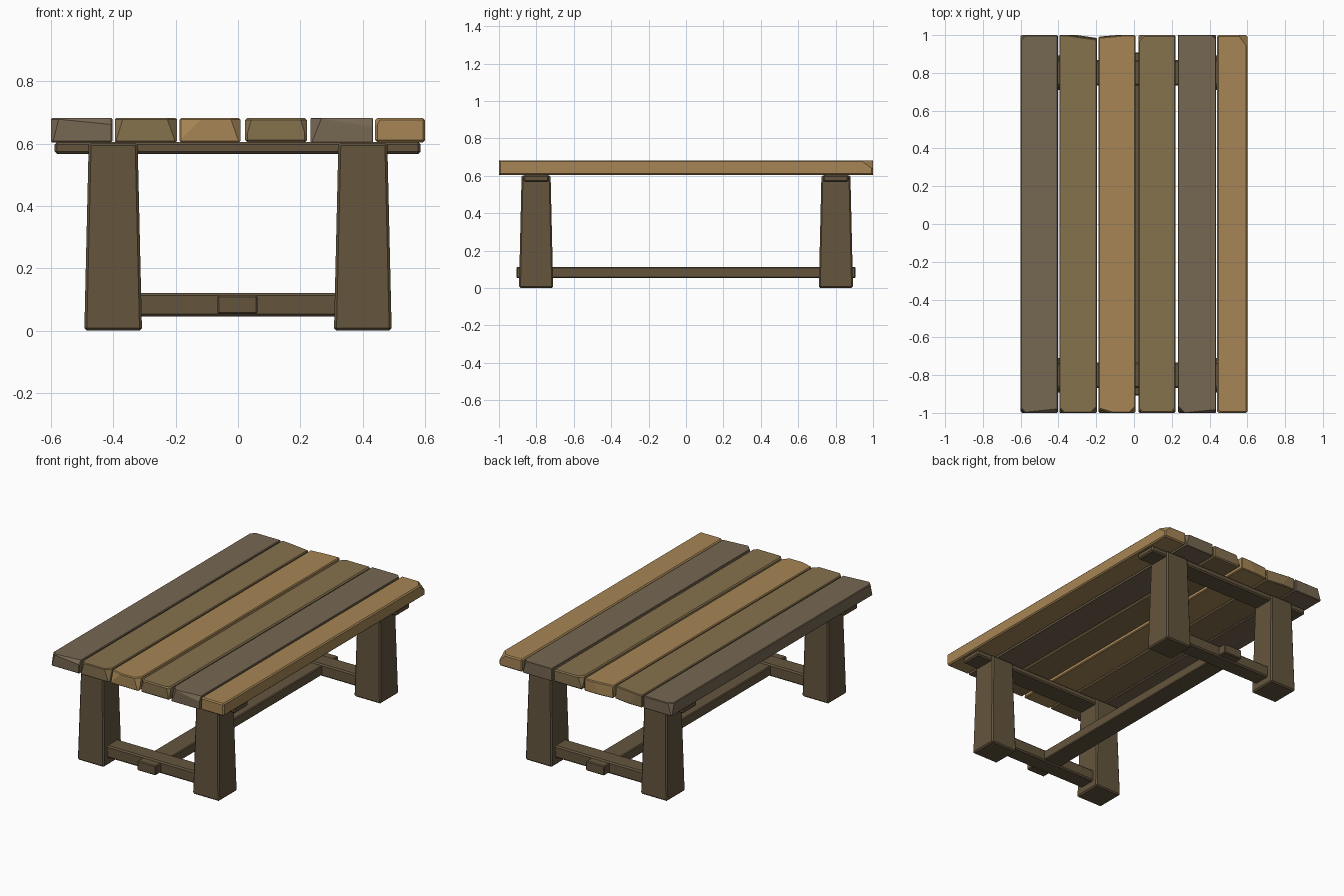
import bpy, bmesh
from mathutils import Vector

if "Cube" in bpy.data.objects:
    bpy.data.objects.remove(bpy.data.objects["Cube"])


def material(name, rgb):
    m = bpy.data.materials.new(name)
    m.diffuse_color = (*rgb, 1)
    m.use_nodes = True
    m.node_tree.nodes["Principled BSDF"].inputs["Base Color"].default_value = m.diffuse_color
    return m


GREY = material("grey_wood", (0.18, 0.135, 0.085))
OLIVE = material("olive_wood", (0.24, 0.168, 0.076))
TAN = material("tan_wood", (0.38, 0.235, 0.09))
DARK = material("dark_wood", (0.127, 0.091, 0.048))


def timber(name, x, y, z, mat, bevel=0.008, top_inset=(0, 0), cuts=()):
    """Chamfered beam between (min, max) ranges; cuts are (normal, depth) hewn corners."""
    bm = bmesh.new()
    bmesh.ops.create_cube(bm, size=1)
    lo, hi = Vector((x[0], y[0], z[0])), Vector((x[1], y[1], z[1]))
    mid, size = (lo + hi) / 2, hi - lo
    for v in bm.verts:
        up = v.co.z > 0
        for i in range(3):
            inset = 2 * top_inset[i] if up and i < 2 else 0
            v.co[i] = mid[i] + v.co[i] * (size[i] - inset)
    # Flat facets hewn off the plank ends
    for normal, depth in cuts:
        n = Vector(normal).normalized()
        far = max((v.co for v in bm.verts), key=lambda c: c.dot(n)).copy()
        bmesh.ops.bisect_plane(bm, geom=bm.verts[:] + bm.edges[:] + bm.faces[:],
                               plane_co=far - n * depth, plane_no=n, clear_outer=True)
        bmesh.ops.holes_fill(bm, edges=[e for e in bm.edges if e.is_boundary])
    edges = [e for e in bm.edges if len(e.link_faces) == 2 and e.calc_face_angle(0) > 1.2]
    bmesh.ops.bevel(bm, geom=edges, offset=bevel, segments=1, affect='EDGES',
                    clamp_overlap=True)
    bmesh.ops.recalc_face_normals(bm, faces=bm.faces)
    mesh = bpy.data.meshes.new(name)
    bm.to_mesh(mesh)
    bm.free()
    mesh.materials.append(mat)
    ob = bpy.data.objects.new(name, mesh)
    bpy.context.collection.objects.link(ob)
    return ob


# Tabletop planks, each with its own roughly hewn ends
planks = [
    (-0.600, -0.403, GREY, [((-1, -1, .25), .018), ((0.1, -1, 1), .015), ((-1, 1, .3), .018)]),
    (-0.395, -0.196, OLIVE, [((-1, -1, .3), .018), ((1, -1, .35), .022), ((.14, 1, .1), .022)]),
    (-0.187, 0.008, TAN, [((1, -1, .35), .022), ((-.3, -1, .3), .02), ((-.09, 1, .05), .012)]),
    (0.023, 0.221, OLIVE, [((-1, -1, .3), .015), ((1, -1, .3), .015), ((-1, 1, .4), .02)]),
    (0.233, 0.433, GREY, [((-1, -1, .4), .024), ((.1, -1, .6), .015), ((1, 1, .3), .015)]),
    (0.440, 0.600, TAN, [((-1, -1, .5), .012), ((1, .75, 1), .03)]),
]
for i, (x0, x1, mat, cuts) in enumerate(planks):
    timber(f"tabletop_plank_{i + 1}", (x0, x1), (-1, 1), (0.604, 0.682), mat,
           bevel=0.007, cuts=cuts)

# Trestles at front and back
for end, s in (("front", -1), ("back", 1)):
    def span(a, b):
        return tuple(sorted((s * a, s * b)))
    # Tapered legs
    for side, t in (("left", -1), ("right", 1)):
        timber(f"{end}_{side}_leg", tuple(sorted((t * 0.308, t * 0.493))), span(0.71, 0.893),
               (0, 0.602), DARK, top_inset=(0.014, 0.014))
    # Top bearer under the planks and low rail between the legs
    timber(f"{end}_top_bearer", (-0.588, 0.586), span(0.733, 0.868), (0.567, 0.605), DARK)
    timber(f"{end}_low_rail", (-0.36, 0.36), span(0.745, 0.855), (0.046, 0.121), DARK)

# Long stretcher passing through both low rails
timber("long_stretcher", (-0.066, 0.062), (-0.907, 0.907), (0.053, 0.113), DARK, bevel=0.005)
